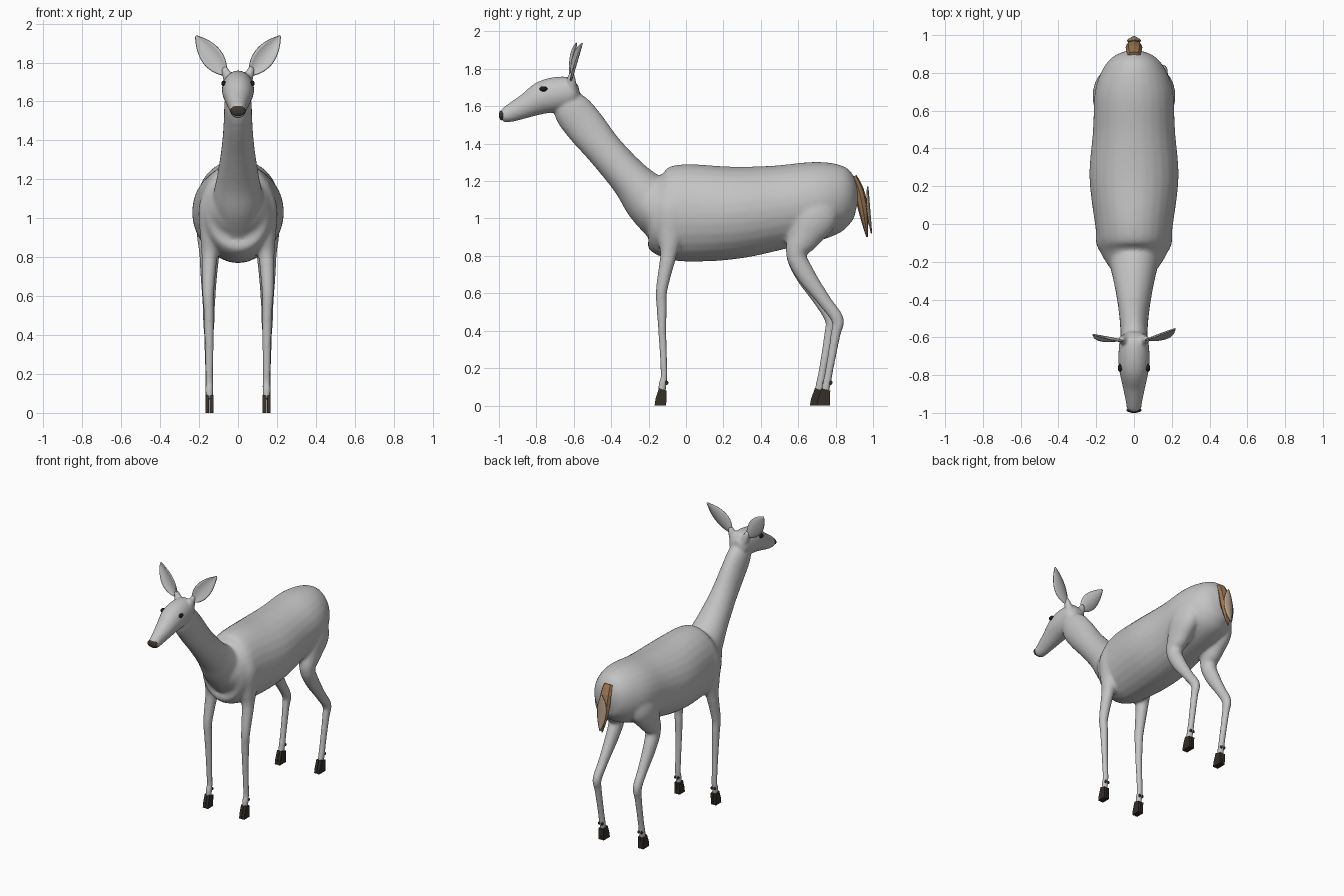
import bpy, bmesh, math
from mathutils import Vector

cube = bpy.data.objects.get("Cube")
if cube:
    bpy.data.objects.remove(cube)


def material(name, rgb):
    m = bpy.data.materials.new(name)
    m.use_nodes = True
    m.diffuse_color = (*rgb, 1)
    m.node_tree.nodes["Principled BSDF"].inputs["Base Color"].default_value = (*rgb, 1)
    return m


COAT = material("grey coat", (0.55, 0.55, 0.55))
HOOF = material("dark hoof", (0.035, 0.028, 0.02))
NOSE = material("nose brown", (0.05, 0.04, 0.03))
EYE = material("eye black", (0.01, 0.01, 0.01))
BROWN = material("tail brown", (0.33, 0.18, 0.085))
TAN = material("tail tan", (0.45, 0.34, 0.24))


def finish(bm, name, mat, smooth=True):
    bmesh.ops.recalc_face_normals(bm, faces=bm.faces)
    me = bpy.data.meshes.new(name)
    bm.to_mesh(me)
    bm.free()
    me.materials.append(mat)
    for p in me.polygons:
        p.use_smooth = smooth
    ob = bpy.data.objects.new(name, me)
    bpy.context.scene.collection.objects.link(ob)
    return ob


def spline(keys, steps):
    """Catmull-Rom through section keys (x, y, z, half width, half depth)."""
    k = [keys[0]] + list(keys) + [keys[-1]]
    out = []
    for i in range(1, len(k) - 2):
        for s in range(steps):
            t = s / steps
            out.append([0.5 * (2 * b + (c - a) * t + (2 * a - 5 * b + 4 * c - d) * t * t
                               + (3 * b - a - 3 * c + d) * t ** 3)
                        for a, b, c, d in zip(*k[i - 1:i + 3])])
    out.append(list(keys[-1]))
    return out


def loft(bm, keys, n=28, steps=6):
    """Elliptical rings set square to a path, capped at both ends."""
    secs = spline(keys, steps)
    pts = [Vector(s[:3]) for s in secs]
    rings = []
    for i, s in enumerate(secs):
        tan = (pts[min(i + 1, len(pts) - 1)] - pts[max(i - 1, 0)]).normalized()
        deep = tan.cross(Vector((1, 0, 0))).normalized()
        wide = deep.cross(tan)
        rings.append([bm.verts.new(pts[i] + wide * max(s[3], 0.002) * math.cos(a)
                                   + deep * max(s[4], 0.002) * math.sin(a))
                      for a in (math.tau * j / n for j in range(n))])
    for a, b in zip(rings, rings[1:]):
        for j in range(n):
            bm.faces.new((a[j], a[(j + 1) % n], b[(j + 1) % n], b[j]))
    bm.faces.new(rings[0])
    bm.faces.new(rings[-1])


def leaf(name, base, tip, wide, half, cup, mat):
    """Thin cupped leaf shape running from base to tip."""
    bm = bmesh.new()
    base, tip, wide = Vector(base), Vector(tip), Vector(wide).normalized()
    rows = []
    for i in range(17):
        t = i / 16
        w = half * max(math.sin(math.pi * t ** 0.9), 0.03) ** 0.8
        rows.append([bm.verts.new(base.lerp(tip, t) + wide * w * u
                                  - Vector((0, cup * (w / half) * u * u, 0)))
                     for u in (j / 4 for j in range(-4, 5))])
    for a, b in zip(rows, rows[1:]):
        for j in range(8):
            bm.faces.new((a[j], a[j + 1], b[j + 1], b[j]))
    ob = finish(bm, name, mat)
    mod = ob.modifiers.new("thickness", "SOLIDIFY")
    mod.thickness = 0.007
    mod.offset = 0
    return ob


def ball(name, loc, size, mat):
    bm = bmesh.new()
    bmesh.ops.create_uvsphere(bm, u_segments=20, v_segments=12, radius=1)
    bmesh.ops.scale(bm, vec=size, verts=bm.verts)
    bmesh.ops.translate(bm, vec=loc, verts=bm.verts)
    return finish(bm, name, mat)


def hoof(name, x, y, scale):
    """Two side-by-side toes, each an extruded wedge."""
    bm = bmesh.new()
    for off in (-0.011, 0.011):
        sides = []
        for dx, grow in ((-0.0095, 1), (0.0095, 1)):
            sides.append([bm.verts.new((x + off + dx, y + py * scale * grow, pz))
                          for py, pz in ((-0.035, 0), (0.027, 0), (0.029, 0.08),
                                         (-0.012, 0.092), (-0.03, 0.035))])
        a, b = sides
        bm.faces.new(a)
        bm.faces.new(b)
        for j in range(5):
            bm.faces.new((a[j], a[(j + 1) % 5], b[(j + 1) % 5], b[j]))
    return finish(bm, name, HOOF, False)


# Coat: torso, neck, head, ear stalks and legs, fused into one skin
bm = bmesh.new()
loft(bm, [(0, y, z, w, d) for y, z, w, d in (
    (-0.285, 1.02, 0.02, 0.02), (-0.255, 1.03, 0.1, 0.1), (-0.2, 1.04, 0.15, 0.165),
    (-0.12, 1.03, 0.187, 0.235), (0, 1.03, 0.207, 0.26), (0.25, 1.03, 0.236, 0.248),
    (0.5, 1.06, 0.217, 0.225), (0.7, 1.095, 0.207, 0.21), (0.82, 1.115, 0.165, 0.18),
    (0.89, 1.12, 0.105, 0.125), (0.922, 1.12, 0.02, 0.03))])
loft(bm, [(0, y, z, w, d) for y, z, w, d in (
    (-0.1, 1.02, 0.14, 0.16), (-0.2, 1.105, 0.13, 0.14), (-0.3, 1.213, 0.108, 0.108),
    (-0.43, 1.36, 0.085, 0.099), (-0.545, 1.5, 0.073, 0.107),
    (-0.61, 1.585, 0.07, 0.1), (-0.645, 1.65, 0.06, 0.07))])
loft(bm, [(0, y, z, w, d) for y, z, w, d in (
    (-0.57, 1.68, 0.03, 0.03), (-0.6, 1.675, 0.07, 0.075), (-0.67, 1.667, 0.081, 0.092),
    (-0.76, 1.648, 0.08, 0.089), (-0.85, 1.604, 0.062, 0.066),
    (-0.93, 1.567, 0.045, 0.05), (-0.975, 1.548, 0.038, 0.037),
    (-0.988, 1.543, 0.028, 0.025))])
for side in (1, -1):
    loft(bm, [(side * 0.04, -0.61, 1.69, 0.03, 0.03),
              (side * 0.06, -0.613, 1.745, 0.023, 0.023),
              (side * 0.07, -0.612, 1.78, 0.012, 0.012)])
    # Front leg from shoulder to pastern
    loft(bm, [(side * x, y, z, w, d) for x, y, z, w, d in (
        (0.12, -0.06, 1.18, 0.04, 0.05), (0.13, -0.07, 1.05, 0.072, 0.1),
        (0.138, -0.085, 0.9, 0.056, 0.07), (0.147, -0.095, 0.8, 0.041, 0.044),
        (0.153, -0.13, 0.62, 0.03, 0.031), (0.15, -0.13, 0.52, 0.026, 0.027),
        (0.148, -0.126, 0.38, 0.023, 0.021), (0.147, -0.117, 0.17, 0.02, 0.018),
        (0.147, -0.124, 0.12, 0.021, 0.021), (0.147, -0.13, 0.07, 0.018, 0.02))])
    # Hind leg; the right one is set slightly further forward below the hock
    s = 0 if side > 0 else -0.035
    loft(bm, [(side * x, y, z, w, d) for x, y, z, w, d in (
        (0.12, 0.74, 1.14, 0.05, 0.08), (0.14, 0.69, 1.02, 0.077, 0.125),
        (0.143, 0.63, 0.9, 0.067, 0.088), (0.147, 0.59, 0.81, 0.052, 0.056),
        (0.15, 0.64 + s * 0.2, 0.7, 0.042, 0.05), (0.15, 0.74 + s * 0.6, 0.56, 0.032, 0.036),
        (0.15, 0.81 + s, 0.46, 0.029, 0.033), (0.15, 0.8 + s, 0.38, 0.023, 0.026),
        (0.148, 0.768 + s, 0.2, 0.021, 0.021), (0.148, 0.755 + s, 0.13, 0.022, 0.022),
        (0.148, 0.742 + s, 0.07, 0.018, 0.022))])
coat = finish(bm, "coat_body", COAT)
mod = coat.modifiers.new("fuse", "REMESH")
mod.mode = "VOXEL"
mod.voxel_size = 0.009
fused = bpy.data.meshes.new_from_object(coat.evaluated_get(bpy.context.evaluated_depsgraph_get()))
coat.modifiers.clear()
coat.data = fused
for p in fused.polygons:
    p.use_smooth = True
# Relax the torso joints strongly, the slim legs lightly
group = coat.vertex_groups.new(name="torso")
group.add([v.index for v in fused.vertices if 0.78 < v.co.z < 1.48], 1.0, "REPLACE")
for name, times in (("torso", 14), ("", 4)):
    mod = coat.modifiers.new("relax", "SMOOTH")
    mod.factor = 0.5
    mod.iterations = times
    mod.vertex_group = name

# Paired features
for label, side, ear_y, s in (("left", 1, -0.555, 0), ("right", -1, -0.585, -0.035)):
    leaf(label + "_ear", (side * 0.062, -0.615, 1.735), (side * 0.217, ear_y, 1.937),
         (side * 0.78, 0, -0.62), 0.054, 0.018, COAT)
    ball(label + "_eye", (side * 0.074, -0.762, 1.693), (0.012, 0.021, 0.014), EYE)
    hoof(label + "_front_hoof", side * 0.147, -0.133, 1.0)
    hoof(label + "_hind_hoof", side * 0.147, 0.738 + s, 1.15)
    for leg, y in (("front", -0.103), ("hind", 0.774 + s)):
        for i, dx in enumerate((-0.012, 0.012)):
            ball(f"{label}_{leg}_dewclaw_{i + 1}", (side * 0.147 + dx, y, 0.122),
                 (0.007, 0.009, 0.011), HOOF)

# Nose and tail
ball("nose", (0, -0.985, 1.552), (0.04, 0.015, 0.027), NOSE)
bm = bmesh.new()
loft(bm, [(0, y, z, w, d) for y, z, w, d in (
    (0.895, 1.225, 0.033, 0.018), (0.922, 1.16, 0.042, 0.026), (0.943, 1.07, 0.043, 0.028),
    (0.957, 0.98, 0.028, 0.018), (0.968, 0.9, 0.004, 0.004))], n=8, steps=2)
finish(bm, "tail", BROWN, False)
leaf("tail_underside", (0, 0.972, 1.17), (0, 0.992, 0.92), (1, 0, 0), 0.036, 0.012, TAN)
